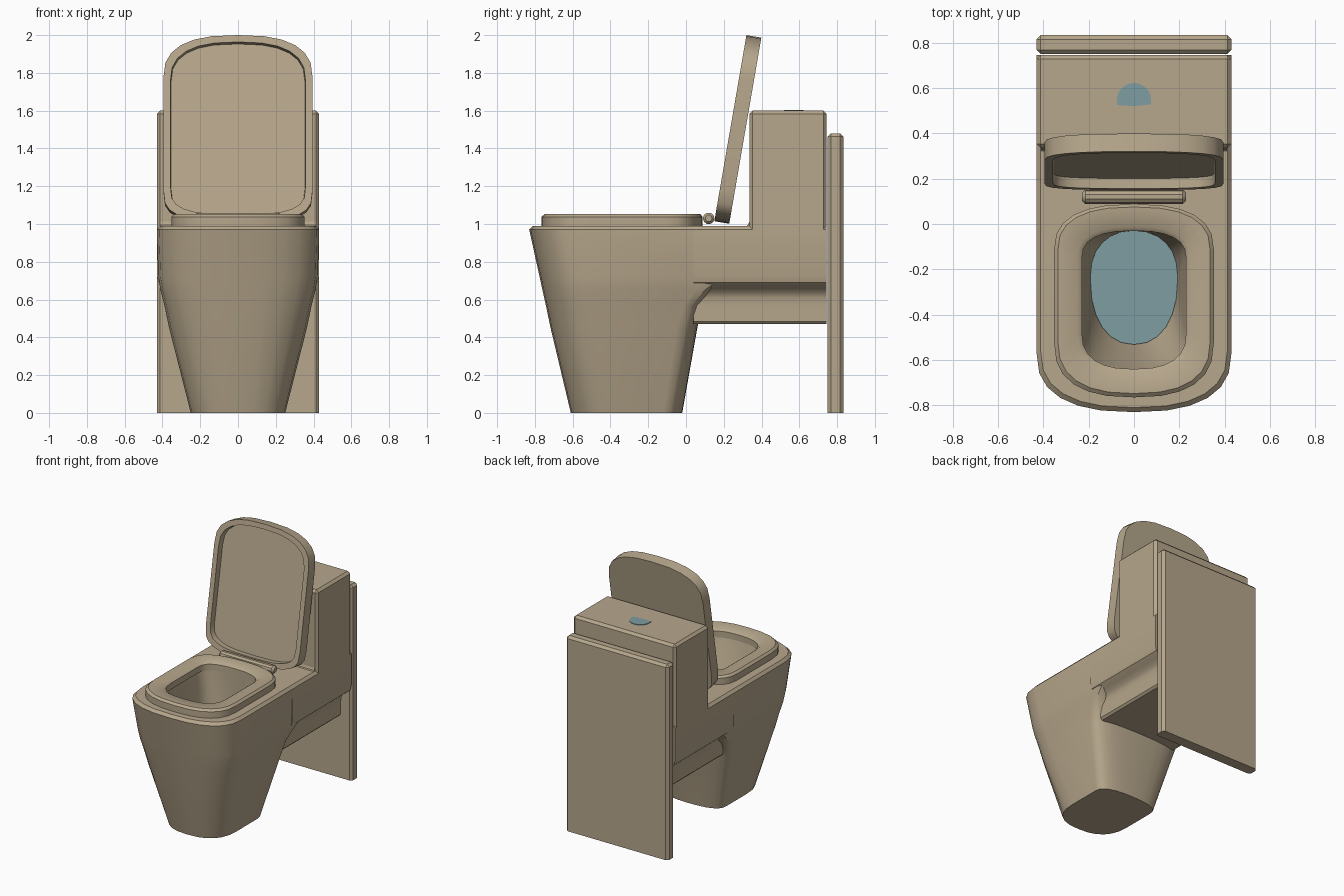
import bpy, bmesh, math
from mathutils import Vector

if "Cube" in bpy.data.objects:
    bpy.data.objects.remove(bpy.data.objects["Cube"])

def material(name, rgb):
    m = bpy.data.materials.new(name)
    m.diffuse_color = (*rgb, 1)
    m.use_nodes = True
    m.node_tree.nodes["Principled BSDF"].inputs["Base Color"].default_value = m.diffuse_color
    return m

BEIGE = material("warm beige", (0.47, 0.385, 0.262))
TEAL = material("water teal", (0.21, 0.34, 0.36))

def finish(name, bm, mat, angle=35):
    bmesh.ops.recalc_face_normals(bm, faces=bm.faces)
    me = bpy.data.meshes.new(name)
    bm.to_mesh(me)
    bm.free()
    me.materials.append(mat)
    ob = bpy.data.objects.new(name, me)
    bpy.context.collection.objects.link(ob)
    bpy.ops.object.select_all(action='DESELECT')
    ob.select_set(True)
    bpy.context.view_layer.objects.active = ob
    bpy.ops.object.shade_smooth_by_angle(angle=math.radians(angle))
    return ob

def outline(w, y0, y1, df, db, z, ex=2.5, exb=None, n=6):
    """Rounded outline: superelliptic ends of depth df (front) and db (back)."""
    pts = []
    for i in range(4 * n + 2):
        back = i > 2 * n
        t = math.pi * ((i - 2 * n - 1) if back else i) / (2 * n)
        e = 2 / ((exb or ex) if back else ex)
        c, s = math.cos(t), abs(math.sin(t)) ** e
        x = w * math.copysign(abs(c) ** e if abs(c) > 1e-6 else 0, c)
        pts.append(Vector((-x, y1 - db + db * s, z) if back else (x, y0 + df - df * s, z)))
    # the back half runs from -x to +x, closing the loop
    return pts

def loft(name, rings, mat, cap_first=False, cap_last=False, close=False, angle=35):
    bm = bmesh.new()
    vs = [[bm.verts.new(p) for p in r] for r in rings]
    pairs = list(zip(vs, vs[1:])) + ([(vs[-1], vs[0])] if close else [])
    for a, b in pairs:
        for i in range(len(a)):
            j = (i + 1) % len(a)
            bm.faces.new((a[i], a[j], b[j], b[i]))
    if cap_first:
        bm.faces.new(vs[0])
    if cap_last:
        bm.faces.new(vs[-1])
    return finish(name, bm, mat, angle)

def box(name, w, y0, y1, z0, z1, bevel, mat):
    """Box bevelled on every edge except those of its bottom."""
    bm = bmesh.new()
    bmesh.ops.create_cube(bm, size=1)
    for v in bm.verts:
        v.co = (v.co.x * 2 * w, y0 + (v.co.y + .5) * (y1 - y0), z0 + (v.co.z + .5) * (z1 - z0))
    edges = [e for e in bm.edges if max(v.co.z for v in e.verts) > z0 + 1e-4]
    bmesh.ops.bevel(bm, geom=edges, offset=bevel, segments=1, affect='EDGES')
    return finish(name, bm, mat, 25)

# Pedestal and bowl in one skin: outside up, over the rim, down the inside
loft("pedestal_bowl", [
    outline(.25, -.61, -.02, .24, .10, 0, 2.5, 2.5),
    outline(.365, -.717, .06, .25, .11, .45, 2.5, 3),
    outline(.39, -.742, .09, .25, .10, .57, 2.5, 3),
    outline(.41, -.76, .15, .25, .10, .65, 2.5, 4),
    outline(.422, -.775, .22, .26, .08, .72, 2.5, 6),
    outline(.43, -.83, .22, .26, .04, .97, 2.5, 8),
    outline(.412, -.81, .22, .25, .04, .99, 2.5, 8),
    outline(.24, -.645, -.03, .16, .12, .99),
    outline(.22, -.61, -.03, .18, .13, .85),
    outline(.19, -.53, -.03, .28, .20, .60, 2.2),
], BEIGE, cap_first=True, cap_last=True)
loft("water", [outline(.192, -.532, -.028, .28, .20, .62, 2.2)], TEAL, cap_first=True)

# Rear arm: undercut section pushed back to the wall
half = [(.412, .99), (.43, .97), (.43, .73), (.42, .69), (.385, .66), (.355, .64),
        (.342, .61), (.34, .57), (.34, .485), (.325, .47)]
section = half + [(-x, z) for x, z in reversed(half)]
loft("rear_arm", [[Vector((x, y, z)) for x, z in section] for y in (.04, .745)],
     BEIGE, cap_first=True, cap_last=True)

# Tank and wall panel
box("tank", .43, .335, .745, .9, 1.6, .018, BEIGE)
box("wall_panel", .43, .75, .833, 0, 1.48, .018, BEIGE)

# Small fillet where the tank meets the deck
loft("tank_fillet", [[Vector((x, y, z)) for y, z in
     ((.315, .985), (.329, .995), (.336, .985 + .03), (.345, .985))] for x in (-.41, .41)],
     BEIGE, cap_first=True, cap_last=True)

# Flush button on the tank top
button = [Vector((.075 * math.cos(a), .55 + .072 * math.sin(a), 1.604))
          for a in [math.pi * i / 10 for i in range(11)]]
button += [Vector((-.075, .525, 1.604)), Vector((0, .52, 1.604)), Vector((.075, .528, 1.604))]
loft("flush_button", [[p - Vector((0, 0, .006)) for p in button], button], TEAL, cap_last=True)

# Seat ring
loft("seat", [
    outline(.352, -.765, .088, .24, .20, .988),
    outline(.352, -.765, .088, .24, .20, 1.038),
    outline(.336, -.748, .075, .23, .19, 1.053),
    outline(.25, -.66, -.012, .17, .14, 1.05),
    outline(.23, -.64, -.03, .16, .12, 1.035),
    outline(.23, -.64, -.03, .16, .12, .988),
], BEIGE, close=True, angle=40)

# Lid: shallow tray tilted back against the tank
def lid_ring(inset, depth):
    up, back = Vector((0, .17, .985)), Vector((0, .985, -.17))
    flat = outline(.395 - inset, inset, 1.0 - inset, .17 - inset / 2, .23 - inset / 2, 0, 3.2, 2.6)
    return [Vector((p.x, .15, 1.015)) + up * p.y + back * depth for p in flat]

loft("lid", [lid_ring(0, .08), lid_ring(0, 0), lid_ring(.037, 0), lid_ring(.04, .045)],
     BEIGE, cap_first=True, cap_last=True)

# Hinge bar with tapered ends
loft("hinge_bar", [[Vector((x, .12 + r * math.cos(k * math.pi / 5), 1.03 + r * math.sin(k * math.pi / 5)))
     for k in range(10)] for x, r in ((-.23, .018), (-.215, .031), (.215, .031), (.23, .018))],
     BEIGE, cap_first=True, cap_last=True)
